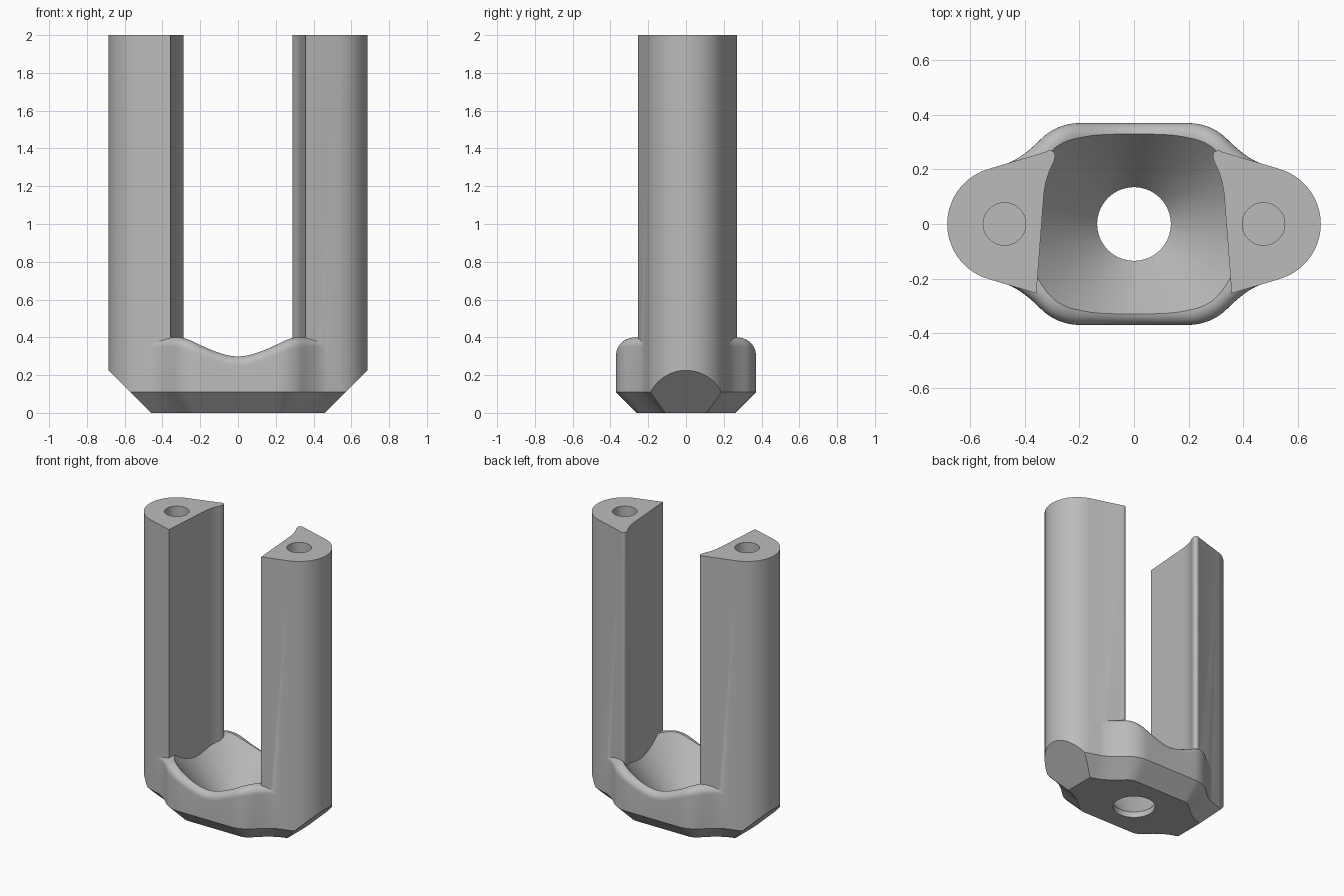
import bpy, bmesh, math
from mathutils import Vector

cube = bpy.data.objects.get("Cube")
if cube:
    bpy.data.objects.remove(cube)

grey = bpy.data.materials.new("plain grey")
grey.use_nodes = True
COLOR = (0.5, 0.5, 0.5, 1)
grey.diffuse_color = COLOR
grey.node_tree.nodes["Principled BSDF"].inputs["Base Color"].default_value = COLOR

PIN_X, END_R = 0.475, 0.21      # rounded outer end of each upright
SLOPE = 0.3                     # taper of the upright's sides
TANGENT = math.atan2(1, SLOPE)


def make_object(name, bm):
    bmesh.ops.recalc_face_normals(bm, faces=bm.faces)
    mesh = bpy.data.meshes.new(name)
    bm.to_mesh(mesh)
    bm.free()
    mesh.materials.append(grey)
    obj = bpy.data.objects.new(name, mesh)
    bpy.context.collection.objects.link(obj)
    return obj


def arc(cx, cy, r, a, b, n):
    return [Vector((cx + r * math.cos(a + (b - a) * i / n),
                    cy + r * math.sin(a + (b - a) * i / n))) for i in range(n + 1)]


def bezier(p, q, r, n):
    return [(1 - t) ** 2 * p + 2 * t * (1 - t) * q + t * t * r
            for t in (i / n for i in range(n + 1))]


def side_y(x):
    return END_R * math.hypot(1, SLOPE) + SLOPE * (PIN_X - x)


def prism(name, points, z0, z1):
    bm = bmesh.new()
    face = bm.faces.new([bm.verts.new((p.x, p.y, z0)) for p in points])
    top = bmesh.ops.extrude_face_region(bm, geom=[face])["geom"]
    bmesh.ops.translate(bm, vec=(0, 0, z1 - z0),
                        verts=[v for v in top if isinstance(v, bmesh.types.BMVert)])
    return make_object(name, bm)


def lathe(name, profile, n=96):
    bm = bmesh.new()
    rings = [[bm.verts.new((p.x, p.y, z)) for p in arc(0, 0, r, 0, math.tau, n)[:-1]]
             for r, z in profile]
    for a, b in zip(rings, rings[1:]):
        for i in range(n):
            bm.faces.new((a[i], a[(i + 1) % n], b[(i + 1) % n], b[i]))
    bm.faces.new(rings[0])
    bm.faces.new(rings[-1])
    return make_object(name, bm)


def combine(target, tool, operation):
    mod = target.modifiers.new("combine", 'BOOLEAN')
    mod.object, mod.operation, mod.solver = tool, operation, 'EXACT'
    bpy.context.view_layer.objects.active = target
    bpy.ops.object.modifier_apply(modifier=mod.name)
    bpy.data.objects.remove(tool)


# Base: outline with chamfered foot, rounded rim and a dip at front and back
def rim_height(x):
    t = min(abs(x) / 0.36, 1)
    return 0.3 + 0.1 * t * t * (3 - 2 * t)


shoulder = arc(0.2, 0.17, 0.2, math.pi / 4, math.pi / 2, 10)
start = Vector((0.47, side_y(0.47)))
knee_x = (shoulder[0].x + shoulder[0].y - side_y(0)) / (1 - SLOPE)
knee = Vector((knee_x, side_y(knee_x)))
quarter = arc(PIN_X, 0, END_R, 0, TANGENT, 20)
quarter += bezier(start, knee, shoulder[0], 10) + shoulder[1:]
quarter += [Vector((0.2 * (1 - i / 10), 0.37)) for i in range(1, 11)]
upper = quarter + [Vector((-p.x, p.y)) for p in reversed(quarter[:-1])]
outline = upper + [Vector((p.x, -p.y)) for p in reversed(upper[1:-1])]
count, half = len(outline), len(upper)

normals = []
for i, p in enumerate(outline):
    d = (outline[(i + 1) % count] - outline[i - 1]).normalized()
    normals.append(Vector((d.y, -d.x)))

CHAMFER, FILLET = 0.11, 0.05
levels = [(CHAMFER, lambda x: 0), (0, lambda x: CHAMFER)]
for k in range(9):
    a = math.pi / 2 * k / 8
    levels.append((FILLET * (1 - math.cos(a)),
                   lambda x, a=a: rim_height(x) - FILLET * (1 - math.sin(a))))

bm = bmesh.new()
rings = []
for inset, height in levels:
    rings.append([bm.verts.new((*(p - n * inset), height(p.x)))
                  for p, n in zip(outline, normals)])
for a, b in zip(rings, rings[1:]):
    for i in range(count):
        bm.faces.new((a[i], a[(i + 1) % count], b[(i + 1) % count], b[i]))
for ring in (rings[0], rings[-1]):
    for i in range(half - 1):
        loop = [ring[i], ring[i + 1], ring[(count - i - 1) % count], ring[(count - i) % count]]
        bm.faces.new(list(dict.fromkeys(loop)))

# Sloped cuts under both ends
for s in (1, -1):
    bmesh.ops.bisect_plane(bm, geom=bm.verts[:] + bm.edges[:] + bm.faces[:], dist=1e-5,
                           plane_co=(s * 0.46, 0, 0), plane_no=(s, 0, -1), clear_outer=True)
    bmesh.ops.holes_fill(bm, edges=[e for e in bm.edges if e.is_boundary], sides=0)
body = make_object("fork_bracket", bm)

# Conical seat with a through hole
seat = lathe("seat_cutter", [(0.135, -0.1), (0.135, 0.04), (0.405, 0.4), (0.555, 0.6)])
combine(body, seat, 'DIFFERENCE')

# Uprights: rounded outer end, sharp front tip, rounded back tip, pin hole on top
section = arc(PIN_X, 0, END_R, -TANGENT, 0, 20) + quarter[1:21]
section.append(Vector((0.325, side_y(0.325))))
section += arc(0.309, 0.25, 0.02, TANGENT, math.pi + 0.2, 10)
section += bezier(Vector((0.295, 0.225)), Vector((0.327, 0.17)), Vector((0.332, 0.09)), 10)
section.append(Vector((0.358, -side_y(0.358))))
for s in (1, -1):
    upright = prism("upright", [Vector((s * p.x, p.y)) for p in section], 0.25, 2)
    pin = prism("pin_cutter", arc(s * PIN_X, 0, 0.078, 0, math.tau, 48)[:-1], 1.7, 2.1)
    combine(upright, pin, 'DIFFERENCE')
    combine(body, upright, 'UNION')

bpy.ops.object.select_all(action='DESELECT')
body.select_set(True)
bpy.context.view_layer.objects.active = body
bpy.ops.object.shade_smooth_by_angle(angle=math.radians(30))
